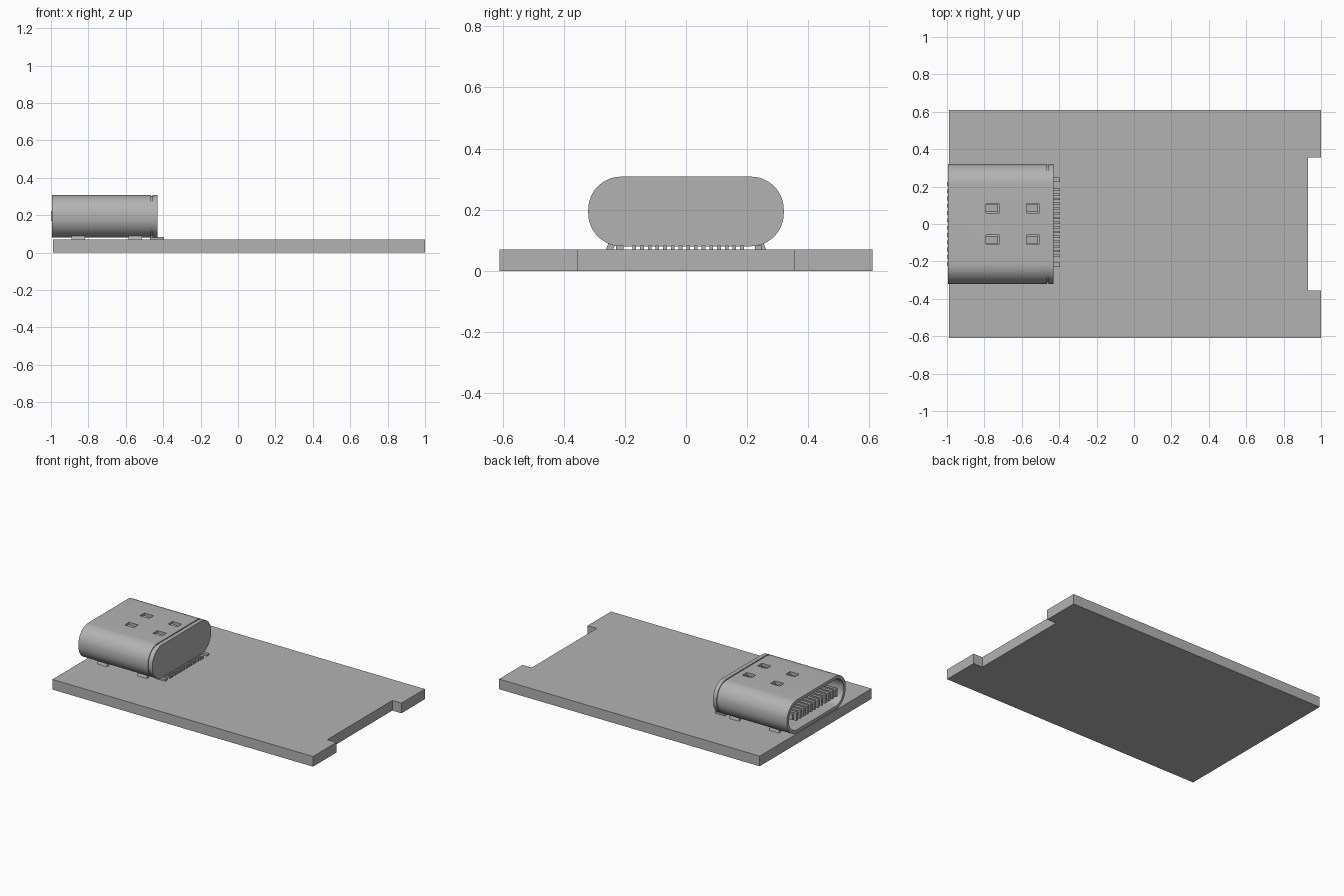
import bpy, bmesh, math

cube = bpy.data.objects.get("Cube")
if cube:
    bpy.data.objects.remove(cube)

grey = bpy.data.materials.new("plain_grey")
grey.use_nodes = True
colour = (0.45, 0.45, 0.45, 1)
grey.diffuse_color = colour
grey.node_tree.nodes["Principled BSDF"].inputs["Base Color"].default_value = colour


def make(name, bm):
    bmesh.ops.recalc_face_normals(bm, faces=bm.faces)
    mesh = bpy.data.meshes.new(name)
    bm.to_mesh(mesh)
    bm.free()
    mesh.materials.append(grey)
    obj = bpy.data.objects.new(name, mesh)
    bpy.context.collection.objects.link(obj)
    return obj


def add_box(bm, xs, ys, zs):
    verts = bmesh.ops.create_cube(bm, size=1)["verts"]
    for v in verts:
        v.co = [sum(r) / 2 + c * (r[1] - r[0]) for r, c in zip((xs, ys, zs), v.co)]
    return verts


# Circuit board: one outline with a notch in the right end
bm = bmesh.new()
outline = [(-0.99, -0.61), (1, -0.61), (1, -0.355), (0.93, -0.355),
           (0.93, 0.355), (1, 0.355), (1, 0.61), (-0.99, 0.61)]
board = bm.faces.new([bm.verts.new((x, y, 0)) for x, y in outline])
top = bmesh.ops.extrude_face_region(bm, geom=[board])["geom"]
bmesh.ops.translate(bm, vec=(0, 0, 0.07),
                    verts=[g for g in top if isinstance(g, bmesh.types.BMVert)])
make("circuit_board", bm)


# Connector shell: rounded sections lofted from the socket floor, around the
# mouth, along the outside, past the rear seam and to the back face
def section(bm, x, inset, steps=12):
    radius = 0.108 - inset
    loop = []
    for corner, (sy, sz) in enumerate([(1, 1), (-1, 1), (-1, -1), (1, -1)]):
        for i in range(steps + 1):
            a = math.pi / 2 * (corner + i / steps)
            loop.append(bm.verts.new((x, sy * 0.212 + radius * math.cos(a),
                                      0.194 + sz * 0.006 + radius * math.sin(a))))
    return loop


WALL = 0.022
bm = bmesh.new()
loops = [section(bm, x, inset) for x, inset in
         [(-0.5, WALL), (-0.995, WALL), (-0.995, 0), (-0.465, 0),
          (-0.465, 0.006), (-0.458, 0.006), (-0.458, 0), (-0.43, 0)]]
for a, b in zip(loops, loops[1:]):
    for i in range(len(a)):
        j = (i + 1) % len(a)
        bm.faces.new((a[i], a[j], b[j], b[i]))
bm.faces.new(loops[0])
bm.faces.new(loops[-1])
shell = make("connector_shell", bm)

# Four windows cut through the top of the shell, each with a sloping spring tab
cut, tabs = bmesh.new(), bmesh.new()
for x in (-0.755, -0.54):
    for y in (-0.083, 0.083):
        add_box(cut, (x - 0.035, x + 0.035), (y - 0.024, y + 0.024), (0.275, 0.33))
        for v in add_box(tabs, (x - 0.037, x + 0.027), (y - 0.02, y + 0.02), (0.286, 0.295)):
            if v.co.x > x:
                v.co.z -= 0.01
cutter = make("window_cutter", cut)
cutter.hide_render = True
cutter.hide_viewport = True
make("spring_tabs", tabs)
mod = shell.modifiers.new("windows", "BOOLEAN")
mod.operation = "DIFFERENCE"
mod.solver = "EXACT"
mod.object = cutter
bpy.context.view_layer.objects.active = shell
shell.select_set(True)
bpy.ops.object.modifier_apply(modifier=mod.name)
bpy.data.objects.remove(cutter)
bpy.ops.object.shade_smooth_by_angle(angle=math.radians(30))

# Tongue inside the socket, with a thicker root
bm = bmesh.new()
add_box(bm, (-0.98, -0.49), (-0.24, 0.24), (0.175, 0.215))
add_box(bm, (-0.66, -0.49), (-0.25, 0.25), (0.155, 0.235))
make("socket_tongue", bm)

# Contacts running along both faces of the tongue
bm = bmesh.new()
for i in range(12):
    y = (i - 5.5) * 0.039
    add_box(bm, (-1.0, -0.65), (y - 0.01, y + 0.01), (0.168, 0.222))
make("tongue_contacts", bm)

# Solder pins behind the connector: a fine row and a wider one at each end
bm = bmesh.new()
pins = [(0.007 + (i - 7) * 0.0252, 0.006) for i in range(15)]
for y, half in pins + [(-0.217, 0.012), (0.237, 0.012)]:
    add_box(bm, (-0.47, -0.395), (y - half, y + half), (0.07, 0.083))
make("solder_pins", bm)

# Mounting feet, splayed outwards under both sides of the shell
bm = bmesh.new()
for x in (-0.855, -0.55):
    for side in (-1, 1):
        for v in add_box(bm, (x - 0.036, x + 0.036), (-0.012, 0.012), (0.07, 0.1)):
            v.co.y = side * (v.co.y + (0.25 if v.co.z < 0.08 else 0.238))
make("mounting_feet", bm)
